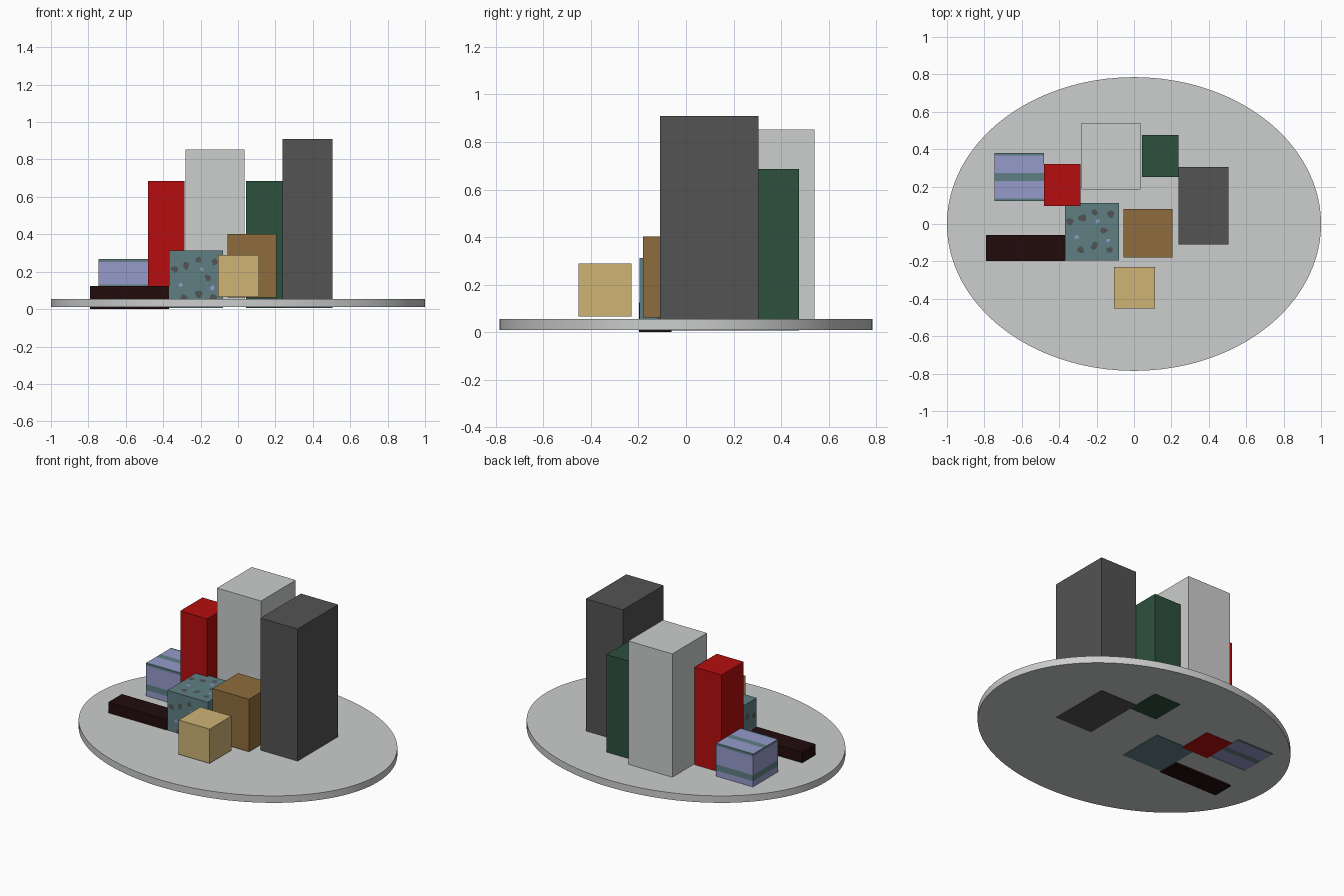
import bpy, bmesh, math, random
from mathutils import Vector

if "Cube" in bpy.data.objects:
    bpy.data.objects.remove(bpy.data.objects["Cube"])

random.seed(4)


def material(name, r, g, b):
    def lin(c):
        c /= 255
        return c / 12.92 if c <= 0.04045 else ((c + 0.055) / 1.055) ** 2.4
    m = bpy.data.materials.new(name)
    m.diffuse_color = (lin(r), lin(g), lin(b), 1)
    m.use_nodes = True
    m.node_tree.nodes["Principled BSDF"].inputs["Base Color"].default_value = m.diffuse_color
    return m


PALE = material("pale_grey", 204, 206, 205)
RED = material("red", 181, 13, 14)
GREEN = material("dark_green", 44, 80, 61)
GREY = material("dark_grey", 83, 83, 83)
TEAL = material("teal", 95, 127, 132)
LILAC = material("lilac", 150, 154, 202)
BROWN = material("brown", 143, 108, 61)
TAN = material("tan", 205, 179, 118)
PLUM = material("plum_black", 34, 12, 13)


def finish(name, bm, mats):
    me = bpy.data.meshes.new(name)
    bm.to_mesh(me)
    bm.free()
    for m in mats:
        me.materials.append(m)
    ob = bpy.data.objects.new(name, me)
    bpy.context.collection.objects.link(ob)
    return ob


def box_bmesh(lo, hi):
    bm = bmesh.new()
    bmesh.ops.create_cube(bm, size=1)
    for v in bm.verts:
        v.co = Vector([lo[i] + (v.co[i] + 0.5) * (hi[i] - lo[i]) for i in range(3)])
    return bm


# oval base plate
bm = bmesh.new()
bmesh.ops.create_cone(bm, cap_ends=True, segments=128, radius1=1, radius2=1, depth=0.045)
for v in bm.verts:
    v.co.y *= 0.785
    v.co.z += 0.0325
plate = finish("oval_plate", bm, [PALE])
bpy.context.view_layer.objects.active = plate
plate.select_set(True)
bpy.ops.object.shade_smooth_by_angle(angle=math.radians(35))

# plain blocks: name, low corner, high corner, material
T_LO, T_HI = (-0.37, -0.195, 0.007), (-0.08, 0.113, 0.312)
for name, lo, hi, mat in [
    ("pale_tower", (-0.28, 0.185, 0.05), (0.035, 0.54, 0.853), PALE),
    ("red_tower", (-0.48, 0.095, 0.007), (-0.287, 0.322, 0.686), RED),
    ("green_tower", (0.042, 0.25, 0.007), (0.238, 0.475, 0.686), GREEN),
    ("grey_tower", (0.238, -0.11, 0.007), (0.504, 0.304, 0.91), GREY),
    ("brown_block", (-0.055, -0.18, 0.062), (0.205, 0.08, 0.402), BROWN),
    ("tan_block", (-0.108, -0.452, 0.066), (0.113, -0.23, 0.288), TAN),
    ("low_bar", (-0.79, -0.198, 0.0), (-0.37, -0.06, 0.124), PLUM),
    ("spotted_block", T_LO, T_HI, TEAL),
]:
    finish(name, box_bmesh(lo, hi), [mat])

# striped block: cut along z and y, teal bands at the ends and the middle
S_LO, S_HI = (-0.745, 0.122, 0.007), (-0.48, 0.38, 0.267)
BANDS = (0.055, 0.42, 0.58, 0.945)
MID_Z = (0.055, 0.33, 0.48, 0.945)
bm = box_bmesh(S_LO, S_HI)
for axis, cuts in ((1, BANDS), (2, MID_Z)):
    for t in cuts:
        co, no = Vector(), Vector()
        co[axis] = S_LO[axis] + t * (S_HI[axis] - S_LO[axis])
        no[axis] = 1
        bmesh.ops.bisect_plane(bm, geom=bm.verts[:] + bm.edges[:] + bm.faces[:],
                               plane_co=co, plane_no=no)
bm.normal_update()
for f in bm.faces:
    flat = abs(f.normal.z) > 0.5
    axis, c = (1, BANDS) if flat else (2, MID_Z)
    t = (f.calc_center_median()[axis] - S_LO[axis]) / (S_HI[axis] - S_LO[axis])
    f.material_index = 0 if (t < c[0] or c[1] < t < c[2] or t > c[3]) else 1
finish("striped_block", bm, [TEAL, LILAC])

# painted spots on the spotted block: (u, v, radius, material index)
SPOTS = [(0.10, 0.68, 0.020, 0), (0.32, 0.74, 0.022, 0), (0.55, 0.84, 0.018, 0),
         (0.85, 0.80, 0.020, 0), (0.72, 0.52, 0.020, 0), (0.55, 0.25, 0.022, 0),
         (0.82, 0.18, 0.020, 0), (0.28, 0.18, 0.020, 0), (0.22, 0.40, 0.013, 1),
         (0.60, 0.68, 0.012, 1), (0.80, 0.35, 0.013, 1)]
bm = bmesh.new()
for axis, side in ((0, 0), (0, 1), (1, 0), (1, 1), (2, 1)):
    a, b = [i for i in range(3) if i != axis]
    for u, v, r, idx in SPOTS:
        ring = []
        for k in range(9):
            ang = math.tau * k / 9
            rr = r * random.uniform(0.6, 1.15)
            p = Vector()
            p[axis] = T_HI[axis] + 0.002 if side else T_LO[axis] - 0.002
            p[a] = T_LO[a] + u * (T_HI[a] - T_LO[a]) + rr * math.cos(ang)
            p[b] = T_LO[b] + v * (T_HI[b] - T_LO[b]) + rr * math.sin(ang)
            ring.append(bm.verts.new(p))
        f = bm.faces.new(ring)
        f.material_index = idx
        f.normal_update()
        if (f.normal[axis] > 0) != bool(side):
            f.normal_flip()
finish("block_spots", bm, [GREY, LILAC])
